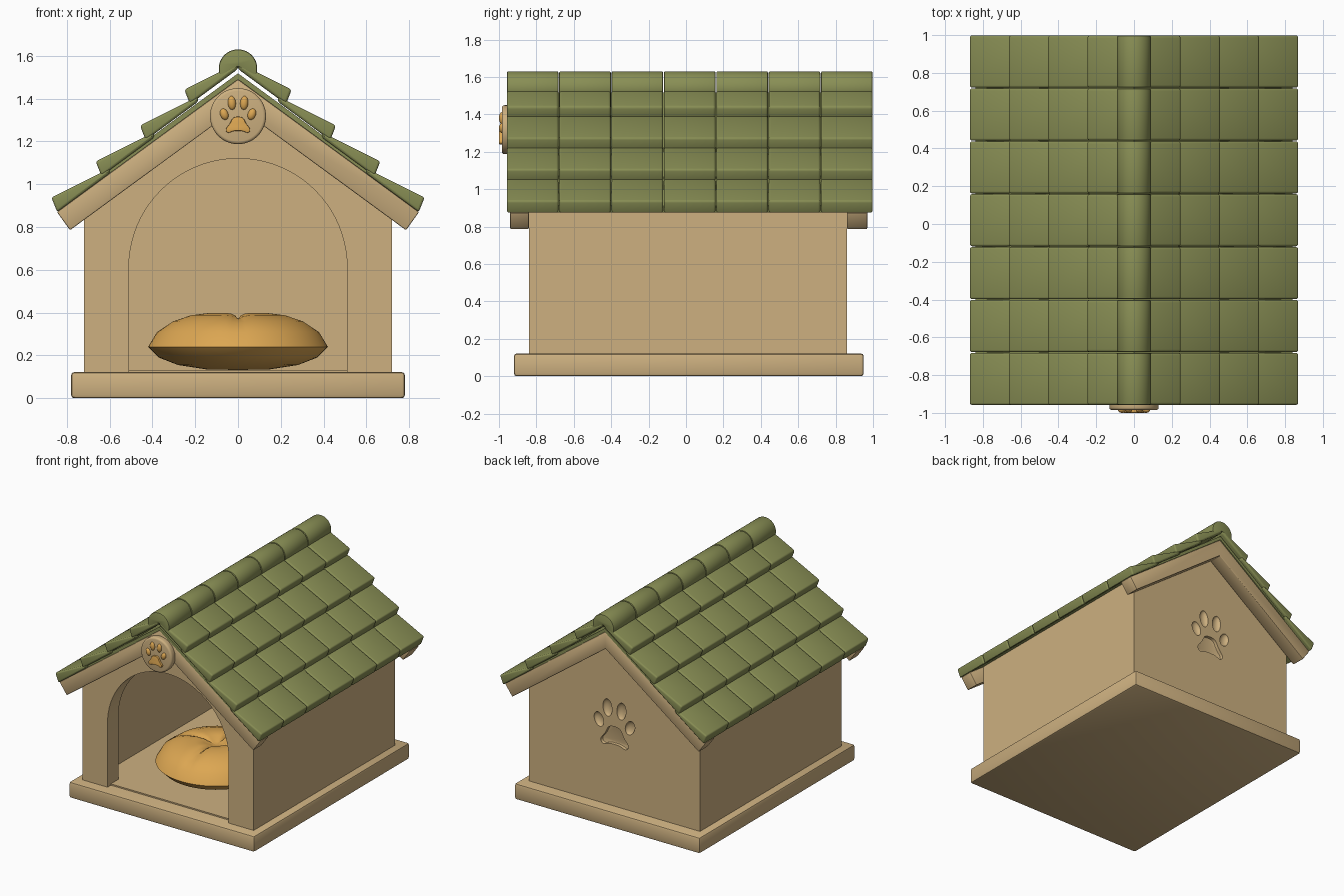
import bpy, bmesh, math
from math import sin, cos, pi, radians
from mathutils import Matrix, Vector

cube = bpy.data.objects.get("Cube")
if cube:
    bpy.data.objects.remove(cube, do_unlink=True)


def material(name, rgb):
    m = bpy.data.materials.new(name)
    m.use_nodes = True
    m.diffuse_color = (*rgb, 1)
    m.node_tree.nodes["Principled BSDF"].inputs["Base Color"].default_value = (*rgb, 1)
    return m


WOOD = material("tan_wood", (0.61, 0.435, 0.216))
GREEN = material("green_tile", (0.246, 0.27, 0.089))
GOLD = material("golden_fabric", (0.72, 0.385, 0.085))


def bake(ob):
    """Replace the mesh by its modified version."""
    bpy.context.view_layer.update()
    graph = bpy.context.evaluated_depsgraph_get()
    mesh = bpy.data.meshes.new_from_object(ob.evaluated_get(graph))
    ob.modifiers.clear()
    ob.data = mesh


def shade(ob, angle=35):
    bpy.ops.object.select_all(action='DESELECT')
    ob.select_set(True)
    bpy.context.view_layer.objects.active = ob
    bpy.ops.object.shade_smooth_by_angle(angle=radians(angle))


def make(name, bm, mat, bevel=0.0, segments=2, smooth=35):
    bmesh.ops.recalc_face_normals(bm, faces=bm.faces)
    mesh = bpy.data.meshes.new(name)
    bm.to_mesh(mesh)
    bm.free()
    mesh.materials.append(mat)
    ob = bpy.data.objects.new(name, mesh)
    bpy.context.collection.objects.link(ob)
    if bevel:
        mod = ob.modifiers.new("bevel", 'BEVEL')
        mod.width, mod.segments = bevel, segments
        mod.limit_method, mod.angle_limit = 'ANGLE', radians(35)
        bake(ob)
    shade(ob, smooth)
    return ob


def prism(name, outline, spans, mat, **kw):
    """Extrude an x-z outline along y, once for each span."""
    bm = bmesh.new()
    for y0, y1 in spans:
        face = bm.faces.new([bm.verts.new((x, y0, z)) for x, z in outline])
        out = bmesh.ops.extrude_face_region(bm, geom=[face])["geom"]
        for v in out:
            if isinstance(v, bmesh.types.BMVert):
                v.co.y = y1
    return make(name, bm, mat, **kw)


def box(name, x, y0, y1, z0, z1, mat, **kw):
    return prism(name, [(-x, z0), (x, z0), (x, z1), (-x, z1)], [(y0, y1)], mat, **kw)


def mirrored(half):
    """Close a half outline that starts and ends on the centre line."""
    return half + [(-x, z) for x, z in reversed(half) if abs(x) > 1e-6]


def arc(cx, cz, r, a0, a1, n):
    steps = [radians(a0 + (a1 - a0) * i / n) for i in range(n + 1)]
    return [(cx + r * cos(a), cz + r * sin(a)) for a in steps]


def paw(name, size, zc, y0, y1, mat):
    """Four oval toes and a rounded pad, size units wide."""
    parts = []
    ym, depth = (y0 + y1) / 2, (y1 - y0) / 2
    for i, (x, z, rx, rz, tilt) in enumerate([(-.38, 0, .11, .16, -20), (-.17, .31, .11, .19, -5),
                                              (.17, .31, .11, .19, 5), (.38, 0, .11, .16, 20)]):
        bm = bmesh.new()
        place = (Matrix.Translation((x * size, ym, zc + z * size))
                 @ Matrix.Rotation(radians(tilt), 4, 'Y')
                 @ Matrix.Diagonal((rx * size, depth, rz * size, 1)))
        bmesh.ops.create_uvsphere(bm, u_segments=24, v_segments=12, radius=1, matrix=place)
        parts.append(make(f"{name}_toe_{i + 1}", bm, mat, smooth=60))
    pts = mirrored([(0, -.06), (.15, -.09), (.22, -.26), (.36, -.42), (.28, -.53),
                    (.13, -.46), (0, -.46)])
    for _ in range(2):  # corner cutting rounds the pad
        pts = [(a[0] + (b[0] - a[0]) * t, a[1] + (b[1] - a[1]) * t)
               for a, b in zip(pts, pts[1:] + pts[:1]) for t in (.25, .75)]
    pts = [(x * size, zc + z * size) for x, z in pts]
    parts.append(prism(name + "_pad", pts, [(y0, y1)], mat, bevel=0.004))
    return parts


# Base and floor
SLOPE = 0.733
PEAK = 1.49
WALL = 0.72
FRONT, BACK = -0.84, 0.86
box("base", 0.78, -0.92, 0.95, 0, 0.122, WOOD, bevel=0.015)
box("floor", 0.66, -0.8, 0.82, 0.1, 0.132, WOOD)


def roof_z(x):
    return PEAK - abs(x) * SLOPE


# Front wall with an arched doorway
door = [(0.51, 0.12)] + arc(0, 0.61, 0.51, 0, 180, 40) + [(-0.51, 0.12)]
outer = [(-WALL, 0.12), (-WALL, roof_z(WALL)), (0, PEAK), (WALL, roof_z(WALL)), (WALL, 0.12)]
prism("front_wall", outer + door, [(FRONT, FRONT + 0.13)], WOOD)

# Back wall with an engraved paw
back_wall = prism("back_wall", outer, [(BACK - 0.08, BACK)], WOOD)
for cutter in paw("paw_cutter", 0.345, 0.75, BACK - 0.025, BACK + 0.025, WOOD):
    mod = back_wall.modifiers.new("engrave", 'BOOLEAN')
    mod.operation, mod.solver, mod.object = 'DIFFERENCE', 'EXACT', cutter
    bake(back_wall)
    bpy.data.objects.remove(cutter, do_unlink=True)
shade(back_wall)

# Side walls, rafters and thin roof sheet
for side, s in (("right", -1), ("left", 1)):
    prism(side + "_wall", [(s * WALL, 0.12), (s * WALL, roof_z(WALL)),
                           (s * 0.65, roof_z(0.65)), (s * 0.65, 0.12)],
          [(FRONT + 0.13, BACK - 0.08)], WOOD)

rafter = [(0, PEAK), (0.846, roof_z(0.846)), (0.785, 0.785), (0, 1.36)]
prism("front_rafters", mirrored(rafter), [(-0.94, FRONT)], WOOD, bevel=0.006)
prism("back_rafters", mirrored(rafter), [(BACK, 0.97)], WOOD, bevel=0.006)
sheet = [(0, PEAK + 0.028), (0.84, roof_z(0.84) + 0.028), (0.84, roof_z(0.84)), (0, PEAK)]
prism("roof_sheet", mirrored(sheet), [(-0.945, 0.975)], GREEN)

# Overlapping roof tiles in four courses on each slope
PITCH = 0.28
spans = [(-0.96 + PITCH * i + 0.002, -0.96 + PITCH * (i + 1) - 0.002) for i in range(7)]
for side, s in (("right", -1), ("left", 1)):
    for row in range(4):
        dx, dz = -0.207 * row, 0.168 * row
        run = 0.845 + dx if row == 3 else 0.245
        tile = [(0.845, 0.87), (0.872, 0.938), (0.845 - run, 0.938 + (run + 0.027) * 0.5),
                (0.845 - run, 0.87 + run * SLOPE)]
        prism(f"{side}_tiles_{row + 1}", [(s * (x + dx), z + dz) for x, z in tile],
              spans, GREEN, bevel=0.017, segments=3)

# Ridge caps
prism("ridge_caps", arc(0, 1.54, 0.09, -26, 206, 28) + [(0, 1.55)], spans, GREEN, bevel=0.008)

# Medallion with a raised paw
prism("medallion", arc(0, 1.318, 0.131, 0, 352.5, 47), [(-0.985, -0.93)], WOOD,
      bevel=0.014, segments=3)
paw("medallion_paw", 0.17, 1.327, -1.0, -0.968, GOLD)

# Tufted round cushion, pinched by four creases
profile = [(0.04, 0.366), (0.09, 0.392), (0.15, 0.398), (0.23, 0.388), (0.31, 0.36),
           (0.38, 0.31), (0.42, 0.24), (0.37, 0.19), (0.28, 0.155), (0.15, 0.135)]
SEG = 64
bm = bmesh.new()
rings = []
for k, (r, z) in enumerate(profile):
    ring = []
    for i in range(SEG):
        a = 2 * pi * i / SEG
        crease = (1 - abs(sin(2 * a))) ** 4
        drop = 0.04 * crease * max(0, 1 - r / 0.42) if 0 < k < 6 else 0
        ring.append(bm.verts.new((r * cos(a), r * sin(a) - 0.26, z - drop)))
    rings.append(ring)
for a, b in zip(rings, rings[1:]):
    for i in range(SEG):
        j = (i + 1) % SEG
        bm.faces.new((a[i], a[j], b[j], b[i]))
for ring, z in ((rings[0], 0.358), (rings[-1], 0.132)):
    tip = bm.verts.new((0, -0.26, z))
    for i in range(SEG):
        bm.faces.new((tip, ring[i], ring[(i + 1) % SEG]))
make("cushion", bm, GOLD, smooth=60)
